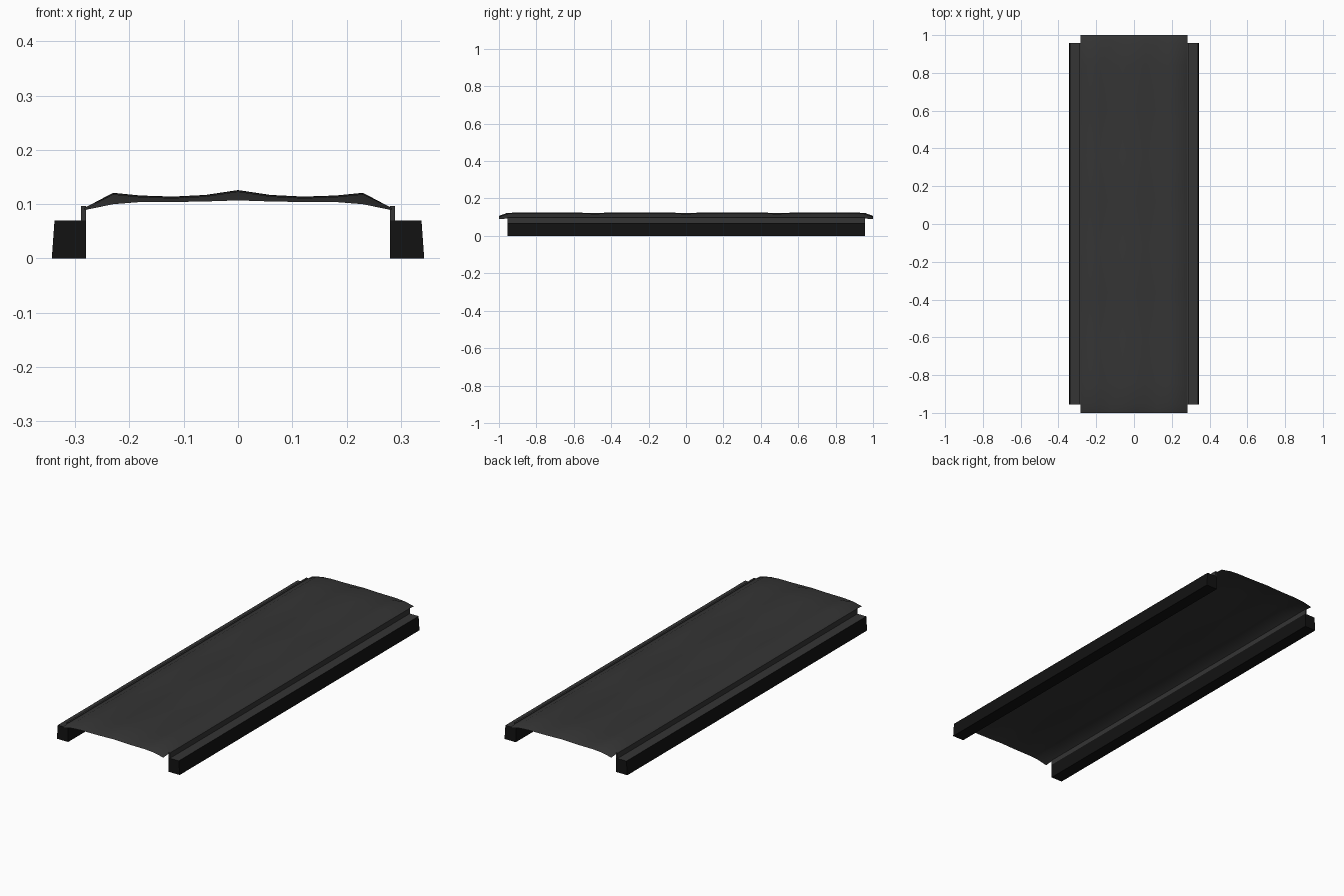
import bpy, bmesh, math

if "Cube" in bpy.data.objects:
    bpy.data.objects.remove(bpy.data.objects["Cube"])


def material(name, value):
    m = bpy.data.materials.new(name)
    m.diffuse_color = (value, value, value, 1)
    m.use_nodes = True
    m.node_tree.nodes["Principled BSDF"].inputs["Base Color"].default_value = m.diffuse_color
    return m


GREY = material("dark grey", 0.035)
BLACK = material("near black", 0.006)


def make_object(name, bm, mats):
    mesh = bpy.data.meshes.new(name)
    bm.to_mesh(mesh)
    bm.free()
    ob = bpy.data.objects.new(name, mesh)
    bpy.context.collection.objects.link(ob)
    for m in mats:
        mesh.materials.append(m)
    return ob


def prism(name, profile, y0, y1, mats, top_index=0):
    """Extrude an x-z profile along y; upward faces get top_index."""
    bm = bmesh.new()
    f = bm.faces.new([bm.verts.new((x, y0, z)) for x, z in profile])
    ext = bmesh.ops.extrude_face_region(bm, geom=[f])
    for v in ext["geom"]:
        if isinstance(v, bmesh.types.BMVert):
            v.co.y = y1
    bmesh.ops.recalc_face_normals(bm, faces=bm.faces)
    bm.normal_update()
    for f in bm.faces:
        if f.normal.z > 0.7:
            f.material_index = top_index
    return make_object(name, bm, mats)


# Cover sheet: x, height at the end edge, peak height inside
cols = [(0, .107, .126), (.06, .105, .117), (.12, .104, .114), (.18, .104, .116),
        (.23, .100, .121), (.283, .089, .093)]
cols = [(-x, a, b) for x, a, b in cols[:0:-1]] + cols
rows = [-1, -.955] + [-.84 + .12 * i for i in range(15)] + [.955, 1]
bm = bmesh.new()
grid = []
for y in rows:
    line = []
    for x, end_z, mid_z in cols:
        if abs(y) == 1:
            z = end_z
        else:
            # shallow ripples along the length, fading out at the side edges
            ripple = .003 * (1 - math.cos(4 * math.pi * (y - .25))) / 2
            z = mid_z - ripple * (1 if abs(x) < .25 else 0)
        line.append(bm.verts.new((x, y, z)))
    grid.append(line)
for a, b in zip(grid, grid[1:]):
    for i in range(len(cols) - 1):
        bm.faces.new((a[i], a[i + 1], b[i + 1], b[i]))
for f in bm.faces:
    f.smooth = True
make_object("cover_sheet", bm, [GREY])

# Side rails with a grey top, and the narrow lip that holds the sheet
for side, s in (("left", -1), ("right", 1)):
    prism(side + "_rail", [(s * .28, 0), (s * .343, 0), (s * .338, .07), (s * .28, .07)],
          -.955, .958, [BLACK, GREY], 1)
    prism(side + "_lip", [(s * .28, .07), (s * .289, .07), (s * .289, .097), (s * .28, .097)],
          -.955, .958, [GREY])
